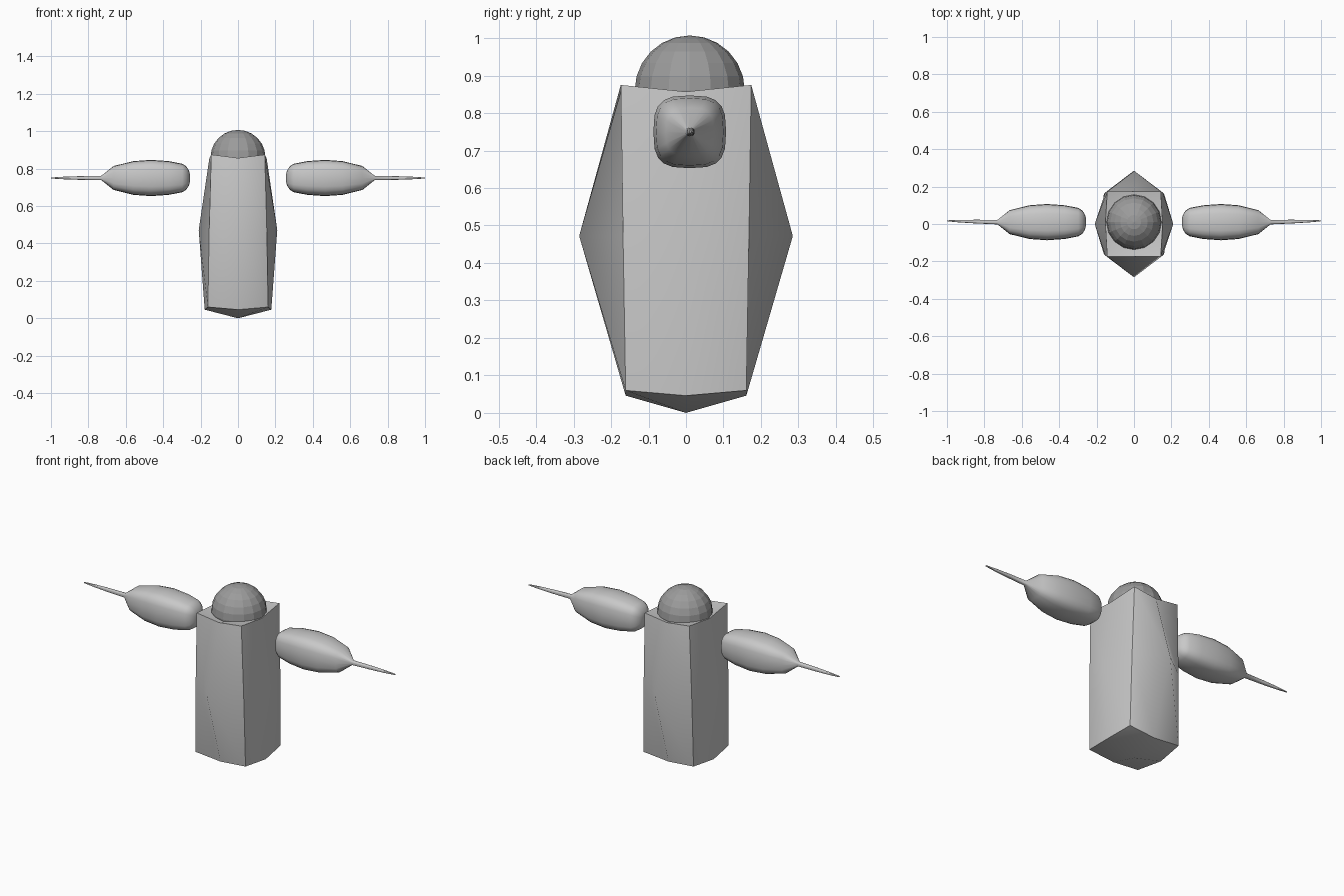
import bpy, bmesh, math

if "Cube" in bpy.data.objects:
    bpy.data.objects.remove(bpy.data.objects["Cube"])


def material(name, value):
    m = bpy.data.materials.new(name)
    m.diffuse_color = (value, value, value, 1)
    m.use_nodes = True
    m.node_tree.nodes["Principled BSDF"].inputs["Base Color"].default_value = m.diffuse_color
    return m


light_grey = material("light grey", 0.58)
dark_grey = material("dark grey", 0.33)


def finish(bm, name, mat, smooth=True):
    bmesh.ops.recalc_face_normals(bm, faces=bm.faces)
    for f in bm.faces:
        f.smooth = smooth
    mesh = bpy.data.meshes.new(name)
    bm.to_mesh(mesh)
    bm.free()
    mesh.materials.append(mat)
    ob = bpy.data.objects.new(name, mesh)
    bpy.context.collection.objects.link(ob)
    return ob


# Body: a once-subdivided box whose face centres are pulled outward
bm = bmesh.new()
bmesh.ops.create_cube(bm, size=2)
for e in bm.edges:
    e.smooth = False
box_edges = list(bm.edges)
bmesh.ops.subdivide_edges(bm, edges=box_edges, cuts=1, use_grid_fill=True)
for e in bm.edges:
    # only the twelve box edges stay sharp
    e.smooth = not all(sum(abs(c) > 0.9 for c in v.co) >= 2 for v in e.verts)
half_x = {-1: 0.161, 0: 0.154, 1: 0.143}
half_y = {-1: 0.161, 0: 0.168, 1: 0.174}
for v in bm.verts:
    sx, sy, sz = (round(c) for c in v.co)
    x, y = sx * half_x[sz], sy * half_y[sz]
    outer = abs(sx) + abs(sy)
    if sz == 0:
        z = 0.472
        if outer == 1:                      # side face centres
            x, y = sx * 0.21, sy * 0.285
    elif sz == 1:
        z = (0.82, 0.857, 0.875)[outer]     # dished top
    else:
        z = (0.0, 0.046, 0.06)[outer]       # pointed underside
    if outer == 1 and sz == -1:
        x = sx * 0.178
    elif outer == 1 and sz == 1:
        x = sx * 0.153
    v.co = (x, y, z)
finish(bm, "body", light_grey)

# Dome: faceted ball sunk into the top
bm = bmesh.new()
bmesh.ops.create_uvsphere(bm, u_segments=16, v_segments=12, radius=0.147)
for v in bm.verts:
    v.co.y += 0.01
    v.co.z += 0.86
finish(bm, "dome", dark_grey, smooth=False)

# Arms: rounded-square sections swept outward into a thin spike
# (distance from centre, half width)
SECTIONS = [(0.257, 0.02), (0.262, 0.04), (0.276, 0.062), (0.298, 0.076),
            (0.37, 0.090), (0.465, 0.097), (0.56, 0.090), (0.665, 0.064),
            (0.73, 0.012), (0.84, 0.010), (0.93, 0.007), (0.995, 0.003),
            (1.0, 0.001)]
N = 20


def power(c):
    return math.copysign(abs(c) ** (2 / 3.1), c)


def arm(name, side):
    bm = bmesh.new()
    rings = []
    for x, r in SECTIONS:
        yc = 0.010 + 0.007 * max(0, x - 0.73) / 0.27
        rings.append([bm.verts.new((side * x,
                                    yc + r * power(math.cos(2 * math.pi * i / N)),
                                    0.75 + r * power(math.sin(2 * math.pi * i / N))))
                      for i in range(N)])
    for a, b in zip(rings, rings[1:]):
        for i in range(N):
            j = (i + 1) % N
            bm.faces.new((a[i], a[j], b[j], b[i]))
    bm.faces.new(rings[0])
    bm.faces.new(rings[-1])
    finish(bm, name, light_grey)


arm("right_arm", 1)
arm("left_arm", -1)
